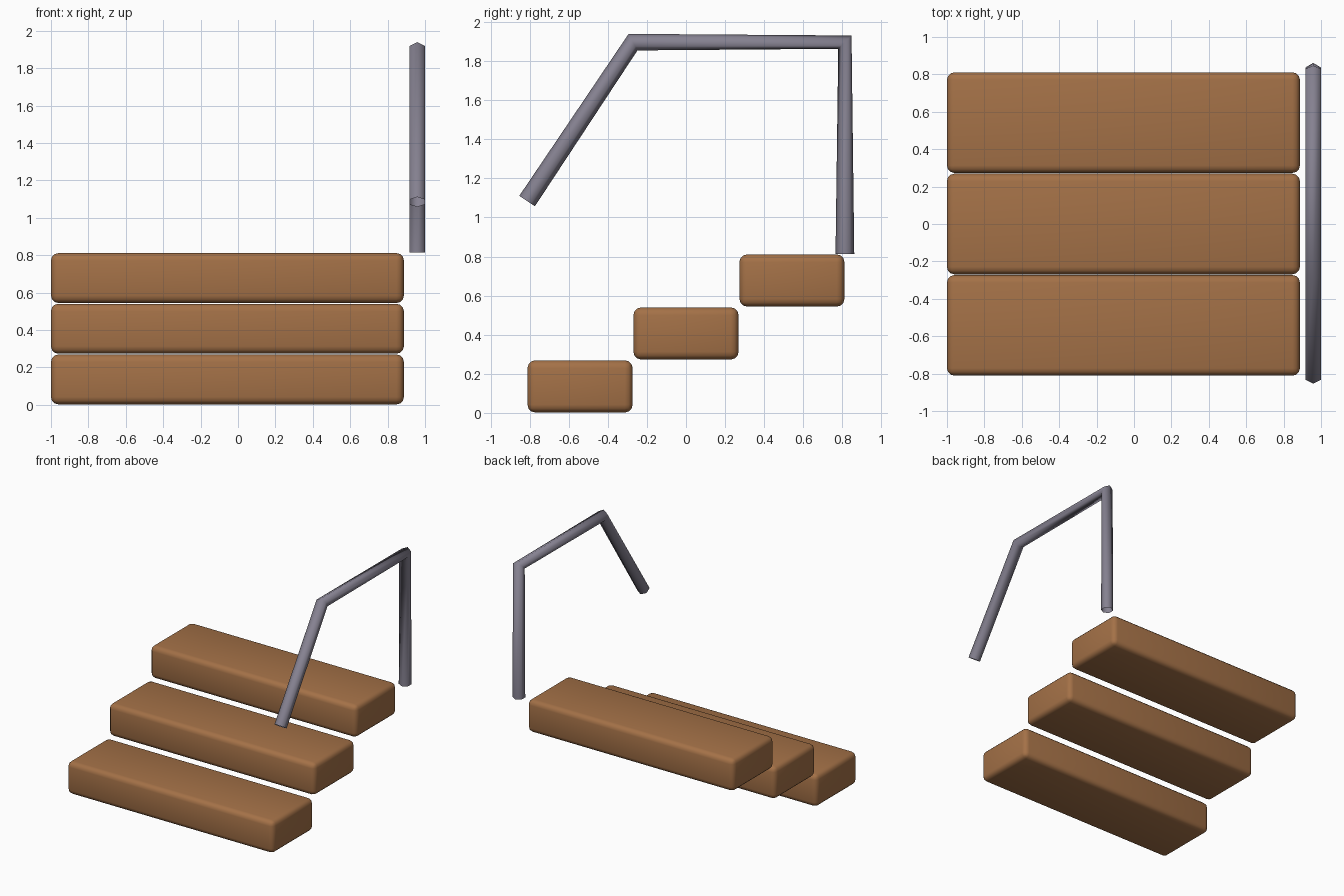
import bpy, bmesh, math
from mathutils import Vector

if "Cube" in bpy.data.objects:
    bpy.data.objects.remove(bpy.data.objects["Cube"])

U = 0.271            # half a tread depth, also one riser height


def material(name, rgb):
    m = bpy.data.materials.new(name)
    m.diffuse_color = (*rgb, 1.0)
    m.use_nodes = True
    m.node_tree.nodes["Principled BSDF"].inputs["Base Color"].default_value = m.diffuse_color
    return m


wood = material("brown_wood", (0.37, 0.165, 0.063))
metal = material("grey_metal", (0.235, 0.22, 0.28))


def finish(bm, name, mat):
    mesh = bpy.data.meshes.new(name)
    bmesh.ops.recalc_face_normals(bm, faces=bm.faces)
    for f in bm.faces:
        f.smooth = True
    bm.to_mesh(mesh)
    bm.free()
    mesh.materials.append(mat)
    obj = bpy.data.objects.new(name, mesh)
    bpy.context.collection.objects.link(obj)
    return obj


# Three rounded step blocks rising towards the back
X0, X1 = -1.0, 0.887
for i in range(3):
    bm = bmesh.new()
    bmesh.ops.create_cube(bm, size=1.0)
    size = Vector((X1 - X0, 2 * U - 0.004, U - 0.004))
    bmesh.ops.scale(bm, vec=size, verts=bm.verts)
    centre = Vector(((X0 + X1) / 2, (i - 1) * 2 * U, (i + 0.5) * U))
    bmesh.ops.translate(bm, vec=centre, verts=bm.verts)
    bmesh.ops.bevel(bm, geom=bm.edges[:], offset=0.04, offset_type='OFFSET',
                    segments=3, profile=0.5, affect='EDGES')
    finish(bm, f"step_{i + 1}", wood)

# Six-sided open handrail swept along a bent path beside the steps
RAIL_X, RADIUS, SIDES = 0.958, 0.048, 6
path = [Vector((RAIL_X, y * U, z * U)) for y, z in ((-3, 4), (-1, 7), (3, 7), (3, 3))]
side = Vector((1, 0, 0))
bm = bmesh.new()
rings = []
for i, p in enumerate(path):
    tangent = Vector()
    if i > 0:
        tangent += (p - path[i - 1]).normalized()
    if i < len(path) - 1:
        tangent += (path[i + 1] - p).normalized()
    normal = side.cross(tangent.normalized())
    angles = [2 * math.pi * k / SIDES for k in range(SIDES)]
    rings.append([bm.verts.new(p + RADIUS * (math.cos(a) * normal + math.sin(a) * side))
                  for a in angles])
for a, b in zip(rings, rings[1:]):
    for k in range(SIDES):
        n = (k + 1) % SIDES
        bm.faces.new((a[k], a[n], b[n], b[k]))
finish(bm, "handrail", metal)
